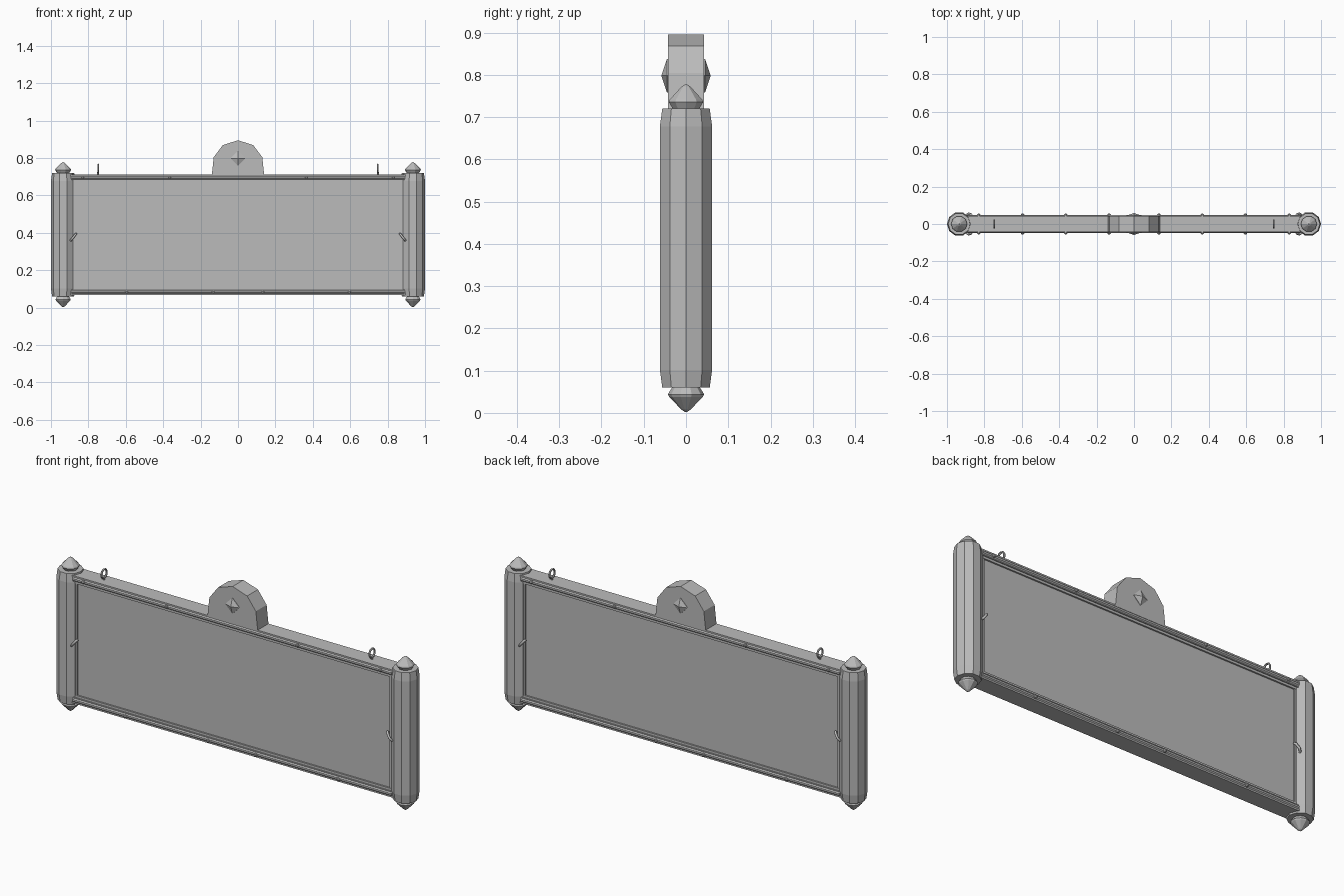
import bpy, bmesh, math
from mathutils import Matrix, Vector

if "Cube" in bpy.data.objects:
    bpy.data.objects.remove(bpy.data.objects["Cube"], do_unlink=True)

grey = bpy.data.materials.new("plain_grey")
grey.use_nodes = True
COLOUR = (0.5, 0.5, 0.5, 1)
grey.diffuse_color = COLOUR
grey.node_tree.nodes["Principled BSDF"].inputs["Base Color"].default_value = COLOUR

POST_X, MID_Z = 0.935, 0.39


def finish(name, bm):
    bmesh.ops.recalc_face_normals(bm, faces=bm.faces)
    mesh = bpy.data.meshes.new(name)
    bm.to_mesh(mesh)
    bm.free()
    mesh.materials.append(grey)
    obj = bpy.data.objects.new(name, mesh)
    bpy.context.collection.objects.link(obj)
    return obj


def box(name, centre, size):
    bm = bmesh.new()
    bmesh.ops.create_cube(bm, size=1, matrix=Matrix.Translation(centre) @ Matrix.Diagonal((*size, 1)))
    return finish(name, bm)


def lathe(name, profile, centre, sides, axis="Z", turn=0):
    """Stack rings of (radius, height) along an axis and cap both ends."""
    bm = bmesh.new()
    rings = [[bm.verts.new((r * math.cos(turn + math.tau * i / sides),
                            r * math.sin(turn + math.tau * i / sides), h))
              for i in range(sides)] for r, h in profile]
    for low, high in zip(rings, rings[1:]):
        for i in range(sides):
            j = (i + 1) % sides
            bm.faces.new((low[i], low[j], high[j], high[i]))
    bm.faces.new(rings[0])
    bm.faces.new(rings[-1])
    direction = {"X": Vector((1, 0, 0)), "Y": Vector((0, 1, 0)),
                 "-Y": Vector((0, -1, 0)), "Z": Vector((0, 0, 1)), "-Z": Vector((0, 0, -1))}[axis]
    spin = Vector((0, 0, 1)).rotation_difference(direction).to_matrix().to_4x4()
    bm.transform(Matrix.Translation(centre) @ spin)
    return finish(name, bm)


def tube(name, points, radius):
    """Bent rod along a short path."""
    curve = bpy.data.curves.new(name, "CURVE")
    curve.dimensions = "3D"
    curve.bevel_depth = radius
    curve.bevel_resolution = 1
    curve.use_fill_caps = True
    spline = curve.splines.new("POLY")
    spline.points.add(len(points) - 1)
    for p, co in zip(spline.points, points):
        p.co = (*co, 1)
    curve.materials.append(grey)
    obj = bpy.data.objects.new(name, curve)
    bpy.context.collection.objects.link(obj)


# Panel
box("panel", (0, 0, MID_Z), (1.8, 0.06, 0.62))

# Frame bars, rails and inner lips
for end, s in (("top", 1), ("bottom", -1)):
    box(end + "_bar", (0, 0, MID_Z + s * 0.307), (1.8, 0.086, 0.03))
    for face, f in (("front", -1), ("back", 1)):
        lathe(f"{face}_{end}_rail", [(0.011, -0.89), (0.011, 0.89)],
              (0, f * 0.038, MID_Z + s * 0.305), 8, "X", math.pi / 8)
        box(f"{face}_{end}_lip", (0, f * 0.032, MID_Z + s * 0.287), (1.78, 0.012, 0.012))

# Studs along the rails
for face, f, axis in (("front", -1, "-Y"), ("back", 1, "Y")):
    for x in (-0.83, -0.365, 0.365, 0.83):
        lathe(face + "_top_stud", [(0.009, 0), (0.009, 0.008), (0.005, 0.012)],
              (x, f * 0.043, MID_Z + 0.307), 6, axis)
    for x in (-0.595, -0.133, 0.133, 0.595):
        lathe(face + "_bottom_stud", [(0.009, 0), (0.009, 0.008), (0.005, 0.012)],
              (x, f * 0.043, MID_Z - 0.307), 6, axis)

# Posts, finials, hanging rings, side strips and hooks
for side, s in (("left", 1), ("right", -1)):
    x = s * POST_X
    lathe(side + "_post", [(0.059, -0.33), (0.065, -0.288), (0.065, 0.288), (0.059, 0.33)],
          (x, 0, MID_Z), 10)
    for end, e in (("top", 1), ("bottom", -1)):
        lathe(f"{side}_{end}_finial",
              [(0.03, 0), (0.03, 0.325), (0.043, 0.346), (0.04, 0.352), (0.011, 0.382), (0.002, 0.388)],
              (x, 0, MID_Z), 10, "Z" if e > 0 else "-Z")
    bpy.ops.mesh.primitive_torus_add(major_radius=0.022, minor_radius=0.005, major_segments=10,
                                     minor_segments=6, location=(s * 0.748, 0, 0.743),
                                     rotation=(0, math.pi / 2, 0))
    ring = bpy.context.object
    ring.name = side + "_hanging_ring"
    ring.data.materials.append(grey)
    lathe(side + "_ring_stem", [(0.005, 0), (0.005, 0.02)], (s * 0.748, 0, 0.705), 6)
    for face, f in (("front", -1), ("back", 1)):
        box(f"{side}_{face}_strip", (s * 0.879, f * 0.031, MID_Z), (0.012, 0.012, 0.6))
        tube(f"{side}_{face}_hook",
             [(s * 0.9, f * 0.03, 0.357), (s * 0.894, f * 0.05, 0.36),
              (s * 0.884, f * 0.056, 0.372), (s * 0.87, f * 0.05, 0.39),
              (s * 0.865, f * 0.042, 0.395)], 0.006)

# Crest block
bm = bmesh.new()
outline = [(-0.14, 0.71), (0.14, 0.71)]
outline += [(0.138 * math.cos(math.radians(a)), 0.757 + 0.138 * math.sin(math.radians(a)))
            for a in (20, 54, 90, 126, 160)]
face = bm.faces.new([bm.verts.new((x, -0.043, z)) for x, z in outline])
new = bmesh.ops.extrude_face_region(bm, geom=[face])["geom"]
bmesh.ops.translate(bm, verts=[v for v in new if isinstance(v, bmesh.types.BMVert)], vec=(0, 0.086, 0))
finish("crest", bm)

# Diamond bosses on both crest faces
for face, f, axis in (("front", -1, "-Y"), ("back", 1, "Y")):
    lathe(face + "_crest_diamond", [(0.04, 0), (0.04, 0.003), (0.001, 0.016)],
          (0, f * 0.042, 0.798), 4, axis)
